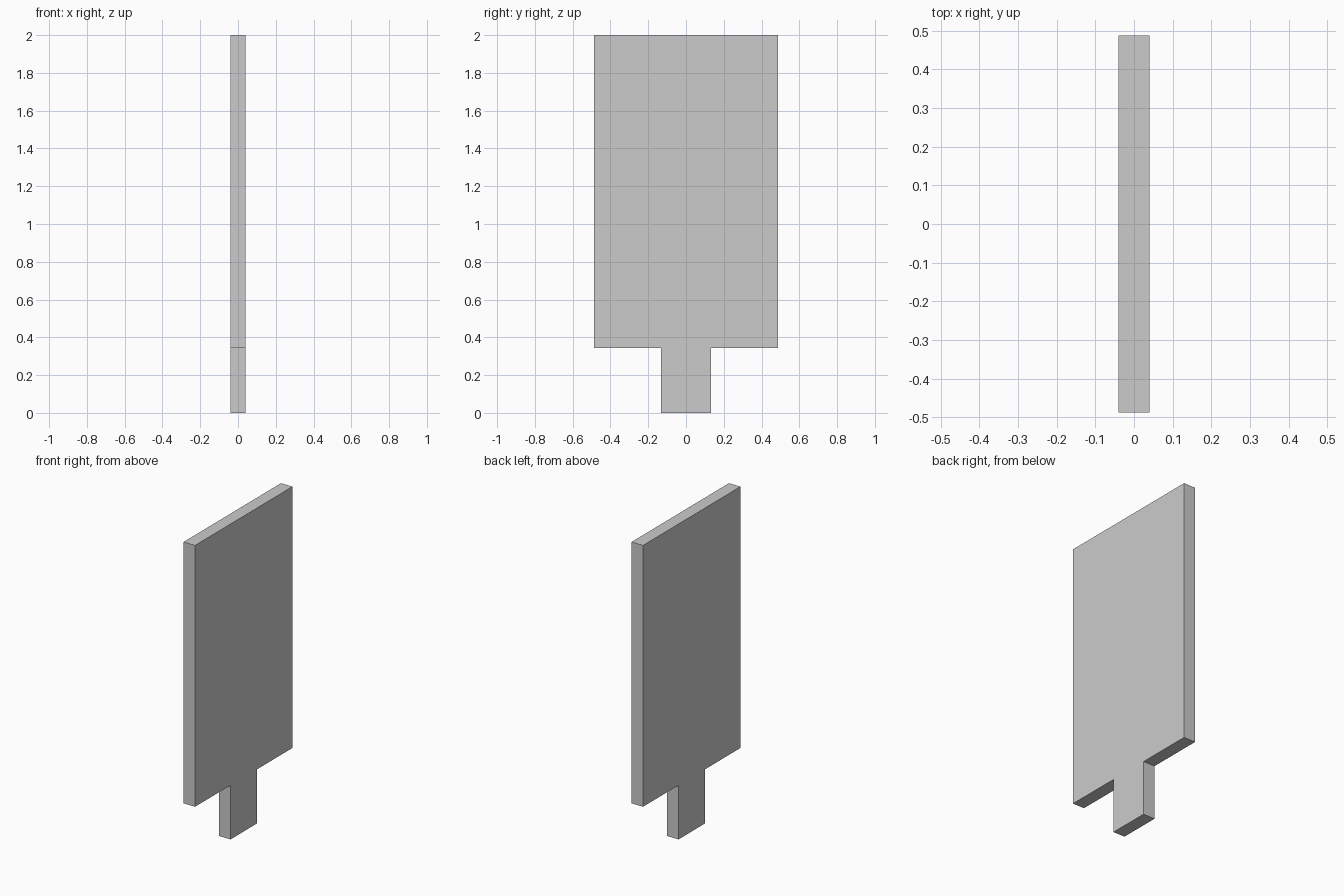
import bpy
import bmesh

if "Cube" in bpy.data.objects:
    bpy.data.objects.remove(bpy.data.objects["Cube"])

THICK = 0.081      # panel thickness along x
HALF_W = 0.488     # half width of the panel
HALF_STEM = 0.132  # half width of the stem
SHOULDER = 0.343   # height where the panel begins
TOP = 2.0

# Half outline in (y, z), mirrored to give the full paddle shape
half = [(HALF_STEM, 0), (HALF_STEM, SHOULDER), (HALF_W, SHOULDER), (HALF_W, TOP)]
outline = half + [(-y, z) for y, z in reversed(half)]

# Extrude the outline through the thickness
bm = bmesh.new()
face = bm.faces.new([bm.verts.new((-THICK / 2, y, z)) for y, z in outline])
result = bmesh.ops.extrude_face_region(bm, geom=[face], use_keep_orig=True)
moved = [v for v in result["geom"] if isinstance(v, bmesh.types.BMVert)]
bmesh.ops.translate(bm, verts=moved, vec=(THICK, 0, 0))
bmesh.ops.recalc_face_normals(bm, faces=bm.faces)

# Flat panel with its stem
mesh = bpy.data.meshes.new("panel_with_stem")
bm.to_mesh(mesh)
bm.free()
panel = bpy.data.objects.new("panel_with_stem", mesh)
bpy.context.collection.objects.link(panel)
